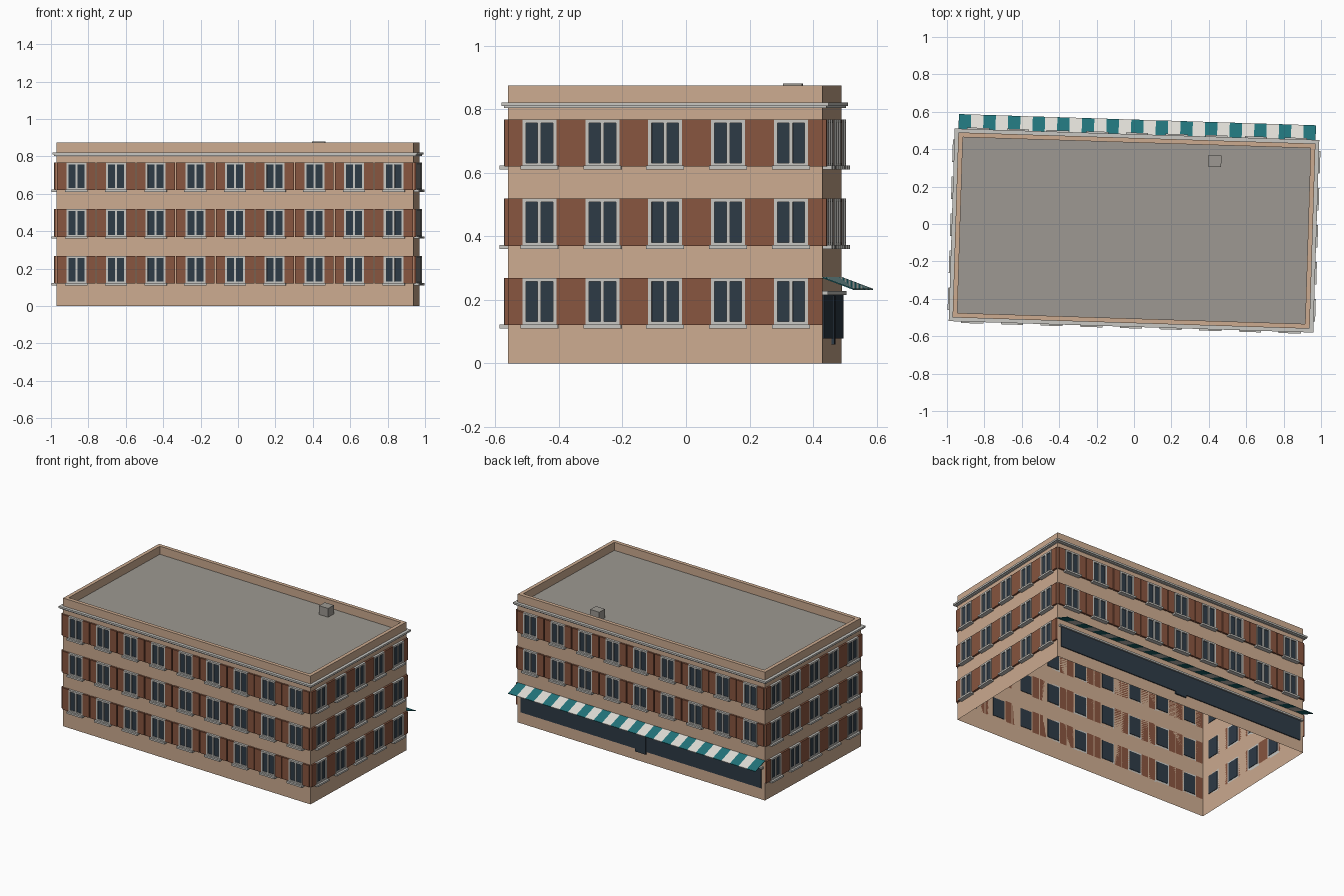
import bpy, bmesh, math
from mathutils import Matrix, Vector

if "Cube" in bpy.data.objects:
    bpy.data.objects.remove(bpy.data.objects["Cube"], do_unlink=True)


def material(name, rgb):
    lin = [((c / 255 + 0.055) / 1.055) ** 2.4 for c in rgb] + [1]
    m = bpy.data.materials.new(name)
    m.use_nodes = True
    m.diffuse_color = lin
    m.node_tree.nodes["Principled BSDF"].inputs["Base Color"].default_value = lin
    return m


TAN = material("tan plaster", (204, 171, 144))
ROOF = material("roof grey", (157, 153, 146))
TRIM = material("pale trim", (200, 199, 194))
SHUTTER = material("brown shutter", (136, 85, 63))
GLASS = material("dark glass", (45, 58, 70))
TEAL = material("teal canvas", (33, 115, 122))
CANVAS = material("white canvas", (222, 220, 213))

W, D, H = 1.91, 0.99, 0.875        # building size
ROOF_Z = 0.82
SITE = Matrix.Translation((0, -0.035, 0)) @ Matrix.Rotation(math.radians(-1.8), 4, "Z")


def finish(name, bm, *mats):
    mesh = bpy.data.meshes.new(name)
    bm.to_mesh(mesh)
    bm.free()
    for m in mats:
        mesh.materials.append(m)
    ob = bpy.data.objects.new(name, mesh)
    bpy.context.collection.objects.link(ob)
    ob.matrix_world = SITE
    return ob


def box(bm, lo, hi, place=Matrix()):
    lo, hi = Vector(lo), Vector(hi)
    size = Matrix.Diagonal((*(hi - lo), 1))
    bmesh.ops.create_cube(bm, size=1, matrix=place @ Matrix.Translation((lo + hi) / 2) @ size)


def loft(bm, profile, closed=False):
    """Sweep (outset, height) points round the footprint; returns the loops."""
    loops = []
    for out, z in profile:
        x, y = W / 2 + out, D / 2 + out
        loops.append([bm.verts.new((sx * x, sy * y, z))
                      for sx, sy in ((-1, -1), (1, -1), (1, 1), (-1, 1))])
    pairs = list(zip(loops, loops[1:]))
    if closed:
        pairs.append((loops[-1], loops[0]))
    for a, b in pairs:
        for i in range(4):
            j = (i + 1) % 4
            bm.faces.new((a[i], a[j], b[j], b[i]))
    return loops


# Walls with parapet, open underneath, and recessed roof
bm = bmesh.new()
loops = loft(bm, [(0, 0), (0, H), (-0.025, H), (-0.025, ROOF_Z)])
bm.faces.new(loops[-1]).material_index = 1
finish("walls_and_roof", bm, TAN, ROOF)

# Cornice with a small step
bm = bmesh.new()
loft(bm, [(0, 0.803), (0.013, 0.803), (0.013, 0.809), (0.02, 0.809),
          (0.02, 0.821), (0, 0.821)], closed=True)
finish("cornice", bm, TRIM)

# Roof vent
bm = bmesh.new()
box(bm, (0.385, 0.355, ROOF_Z), (0.455, 0.415, 0.88))
finish("roof_vent", bm, ROOF)

# Windows: frames, glass, sills and shutters on every facade
WIN_W, WIN_H, BORDER = 0.107, 0.148, 0.011
FLOORS = (0.12, 0.37, 0.62)


def facade(side, turn, length, depth, count, floors):
    place = Matrix.Rotation(math.radians(turn), 4, "Z") @ Matrix.Translation((0, -depth / 2, 0))
    frames, glass, sills, shutters = (bmesh.new() for _ in range(4))
    pitch = length / count
    leaf = min(0.0495, (pitch - WIN_W) / 2)
    h = WIN_W / 2
    for z in floors:
        top = z + WIN_H
        for i in range(count):
            c = (i + 0.5) * pitch - length / 2
            # uprights and mullion
            for a, b in ((-h, BORDER - h), (-BORDER / 2, BORDER / 2), (h - BORDER, h)):
                box(frames, (c + a, -0.015, z), (c + b, 0, top), place)
            # top and bottom rails
            for a, b in ((z, z + BORDER), (top - BORDER, top)):
                box(frames, (c - h, -0.015, a), (c + h, 0, b), place)
            box(glass, (c - h + BORDER, -0.008, z + BORDER),
                (c + h - BORDER, 0.003, top - BORDER), place)
            box(sills, (c - h - 0.006, -0.028, z - 0.01), (c + h + 0.006, 0, z + 0.002), place)
            for a in (-h - leaf, h):
                box(shutters, (c + a, -0.012, z), (c + a + leaf, 0, top), place)
    finish(side + "_window_frames", frames, TRIM)
    finish(side + "_window_glass", glass, GLASS)
    finish(side + "_window_sills", sills, TRIM)
    finish(side + "_shutters", shutters, SHUTTER)


facade("front", 0, W, D, 9, FLOORS)
facade("right", 90, D, W, 5, FLOORS)
facade("back", 180, W, D, 9, FLOORS[1:])
facade("left", 270, D, W, 5, FLOORS)

# Shop front on the back: long window, door and ledge
back = D / 2
bm = bmesh.new()
box(bm, (-0.93, back - 0.003, 0.078), (0.93, back + 0.006, 0.215))
finish("shop_window", bm, GLASS)
bm = bmesh.new()
box(bm, (-0.04, back - 0.003, 0.06), (0.04, back + 0.009, 0.214))
finish("shop_door", bm, GLASS)
bm = bmesh.new()
box(bm, (-0.945, back, 0.215), (0.945, back + 0.016, 0.227))
finish("shop_ledge", bm, TRIM)

# Striped awning, thin and sloping outwards
STRIPES = 29
bm = bmesh.new()
for i in range(STRIPES):
    x0, x1 = (-W / 2 + W * k / STRIPES for k in (i, i + 1))
    rim = [(back, 0.272), (back + 0.098, 0.235), (back + 0.098, 0.231), (back, 0.268)]
    a, b = ([bm.verts.new((x, y, z)) for y, z in rim] for x in (x0, x1))
    faces = [bm.faces.new((a[k], a[(k + 1) % 4], b[(k + 1) % 4], b[k])) for k in range(4)]
    faces += [bm.faces.new(a), bm.faces.new(b)]
    for f in faces:
        f.material_index = i % 2
bmesh.ops.recalc_face_normals(bm, faces=bm.faces)
finish("awning", bm, TEAL, CANVAS)
